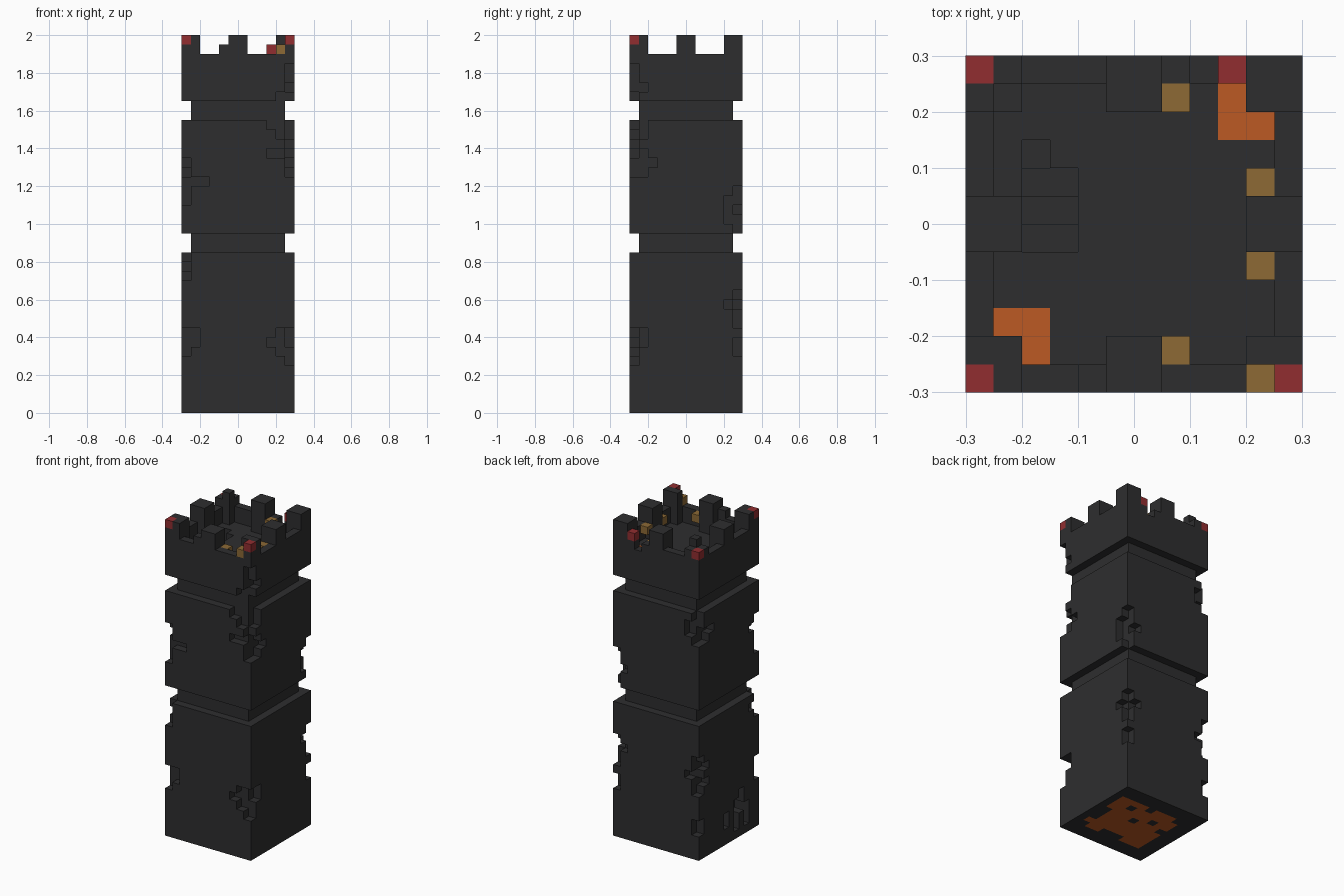
import bpy
import bmesh
from mathutils import Vector

V = 0.05   # block size
N = 12     # blocks per side

if "Cube" in bpy.data.objects:
    bpy.data.objects.remove(bpy.data.objects["Cube"], do_unlink=True)


def material(name, rgb):
    m = bpy.data.materials.new(name)
    m.use_nodes = True
    m.diffuse_color = (*rgb, 1)
    m.node_tree.nodes["Principled BSDF"].inputs["Base Color"].default_value = (*rgb, 1)
    return m


STONE, RED, TAN, ORANGE = range(4)
MATERIALS = [
    material("charcoal stone", (0.027, 0.027, 0.028)),
    material("dark red", (0.285, 0.027, 0.03)),
    material("tan brown", (0.266, 0.144, 0.036)),
    material("ember orange", (0.503, 0.1, 0.017)),
]

blocks = {}


def fill(x, y, z, colour=STONE):
    """Fill half-open block ranges."""
    for i in range(*x):
        for j in range(*y):
            for k in range(*z):
                blocks[i, j, k] = colour


def carve(x, y, z):
    for i in range(*x):
        for j in range(*y):
            for k in range(*z):
                blocks.pop((i, j, k), None)


def put(i, j, k, colour):
    blocks[i, j, k] = colour


def chip_corner(right, back, chips):
    """Knock an L of blocks off a vertical edge: level -> (length in x, length in y)."""
    ci = N - 1 if right else 0
    cj = N - 1 if back else 0
    for k, (a, b) in chips.items():
        for n in range(a):
            blocks.pop((abs(ci - n), cj, k), None)
        for n in range(b):
            blocks.pop((ci, abs(cj - n), k), None)


# Shaft, grooves and cap
full, inset = (0, N), (1, N - 1)
fill(full, full, (0, 17))
fill(inset, inset, (17, 19))
fill(full, full, (19, 31))
fill(inset, inset, (31, 33))
fill(full, full, (33, 38))

# Sunken roof deck
carve(inset, inset, (36, 38))

# Stairwell steps
for depth, j in enumerate((5, 6, 7), 1):
    carve((2, 4), (j, j + 1), (36 - depth, 36))
carve((2, 3), (8, 9), (32, 36))

# Ember patches in two deck corners
fill((1, 3), (1, 3), (35, 36), ORANGE)
fill((9, 11), (9, 11), (35, 36), ORANGE)

# Merlons: corners and middles
for x in ((0, 2), (5, 7), (10, 12)):
    for y in ((0, 2), (5, 7), (10, 12)):
        if x != (5, 7) or y != (5, 7):
            fill(x, y, (36, 40))

# Crumbled merlons and parapet
carve((0, 2), (11, 12), (39, 40))
carve((0, 1), (10, 11), (39, 40))
carve((10, 11), (0, 1), (39, 40))
carve((8, 9), (11, 12), (37, 38))
put(4, 0, 38, STONE)

# Coloured accent blocks
for cell in ((0, 0, 39), (11, 0, 39), (0, 11, 38), (9, 11, 38)):
    put(*cell, RED)
for cell in ((7, 10, 37), (10, 7, 37), (10, 4, 37), (7, 1, 37), (10, 0, 38)):
    put(*cell, TAN)

# Worn vertical edges
chip_corner(True, False, {
    33: (2, 1), 34: (1, 2), 35: (1, 1), 36: (1, 1),
    30: (3, 2), 29: (2, 2), 28: (1, 1), 27: (3, 2), 26: (1, 3), 25: (0, 2),
    8: (2, 2), 7: (3, 2), 6: (2, 1), 5: (0, 1)})
chip_corner(False, False, {
    26: (1, 1), 25: (1, 2), 24: (3, 1), 23: (1, 1), 22: (1, 1),
    16: (1, 1), 15: (1, 2), 14: (1, 1), 8: (2, 1), 7: (2, 1), 6: (1, 1)})
chip_corner(True, True, {
    23: (1, 1), 22: (1, 2), 21: (2, 2), 20: (1, 2), 19: (1, 1),
    12: (1, 1), 11: (2, 2), 10: (1, 1), 9: (1, 1), 7: (1, 1), 6: (1, 1)})
chip_corner(False, True, {
    30: (1, 1), 29: (2, 1), 28: (2, 3), 27: (1, 2),
    12: (1, 1), 11: (1, 2), 10: (2, 1), 9: (1, 2), 8: (1, 1), 4: (1, 1), 3: (1, 1)})

# Broken opening low on one side
for j, low, high in ((6, 2, 4), (4, 1, 5), (3, 3, 6), (2, 1, 4)):
    carve((0, 2), (j, j + 1), (low, high))

# Ember pattern under the base
fill((2, 11), (2, 10), (0, 1), ORANGE)
for i, j in ((8, 8), (6, 6), (4, 7), (10, 2), (10, 4), (10, 5), (10, 6),
             (5, 2), (6, 2), (7, 2), (2, 6), (6, 9), (2, 9)):
    put(i, j, 0, STONE)

AXES = [Vector((1, 0, 0)), Vector((0, 1, 0)), Vector((0, 0, 1))]


def build(name, low, high):
    """Mesh the exposed block sides between two levels."""
    bm = bmesh.new()
    for (i, j, k), colour in blocks.items():
        if not low <= k < high:
            continue
        centre = Vector(((i + 0.5 - N / 2) * V, (j + 0.5 - N / 2) * V, (k + 0.5) * V))
        for a, axis in enumerate(AXES):
            for s in (1, -1):
                d = axis * s
                if (i + int(d.x), j + int(d.y), k + int(d.z)) in blocks:
                    continue
                u, w = AXES[(a + 1) % 3], AXES[(a + 2) % 3] * s
                ring = [(-1, -1), (1, -1), (1, 1), (-1, 1)]
                face = bm.faces.new([
                    bm.verts.new(centre + (d + u * p + w * q) * V / 2) for p, q in ring])
                face.material_index = colour
    bmesh.ops.remove_doubles(bm, verts=bm.verts[:], dist=V / 100)
    mesh = bpy.data.meshes.new(name)
    bm.to_mesh(mesh)
    bm.free()
    for m in MATERIALS:
        mesh.materials.append(m)
    obj = bpy.data.objects.new(name, mesh)
    bpy.context.collection.objects.link(obj)


build("lower_shaft", 0, 17)
build("lower_groove", 17, 19)
build("upper_shaft", 19, 31)
build("upper_groove", 31, 33)
build("cap", 33, 38)
build("battlements", 38, 40)
